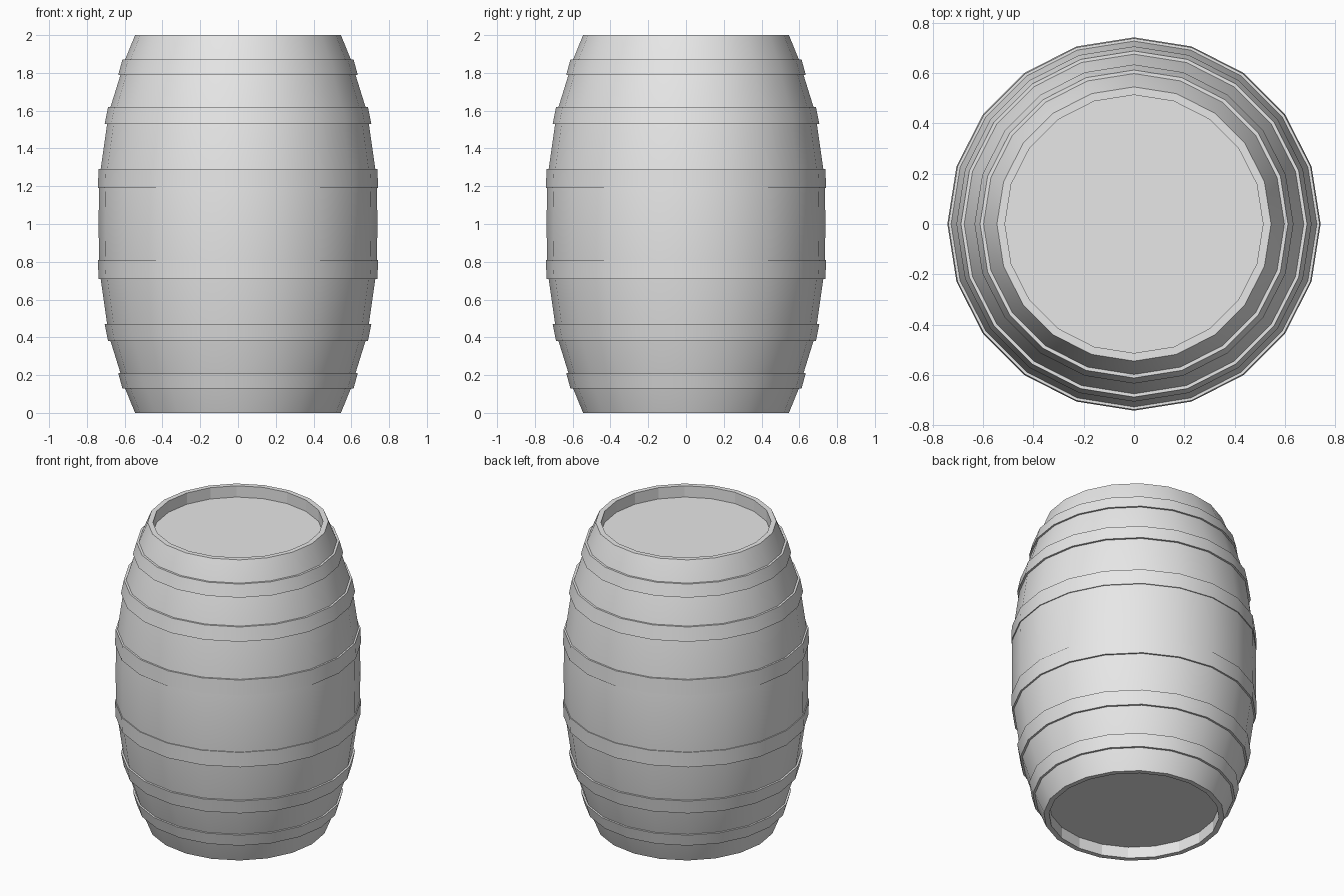
import bpy, bmesh, math

SIDES = 20

cube = bpy.data.objects.get("Cube")
if cube:
    bpy.data.objects.remove(cube, do_unlink=True)

grey = bpy.data.materials.new("light grey")
grey.use_nodes = True
colour = (0.8, 0.8, 0.8, 1)
grey.diffuse_color = colour
grey.node_tree.nodes["Principled BSDF"].inputs["Base Color"].default_value = colour


def lathe(name, profile, closed=False, smooth=True):
    """Turn a (radius, height) profile, listed upwards on the outside, around z."""
    bm = bmesh.new()
    rings = []
    for r, z in profile:
        rings.append([bm.verts.new((r * math.cos(a), r * math.sin(a), z))
                      for a in (math.tau * i / SIDES for i in range(SIDES))])
    pairs = list(zip(rings, rings[1:]))
    if closed:
        pairs.append((rings[-1], rings[0]))
    else:
        bm.faces.new(rings[0][::-1])
        bm.faces.new(rings[-1])
    for low, high in pairs:
        for i in range(SIDES):
            j = (i + 1) % SIDES
            bm.faces.new((low[i], low[j], high[j], high[i]))
    bmesh.ops.recalc_face_normals(bm, faces=bm.faces)
    mesh = bpy.data.meshes.new(name)
    bm.to_mesh(mesh)
    bm.free()
    mesh.materials.append(grey)
    obj = bpy.data.objects.new(name, mesh)
    bpy.context.collection.objects.link(obj)
    if smooth:
        bpy.ops.object.select_all(action='DESELECT')
        obj.select_set(True)
        bpy.context.view_layer.objects.active = obj
        bpy.ops.object.shade_smooth_by_angle(angle=math.radians(30))
    return obj


# Bulging staves, with a recessed lid at each end
upper = [(0.738, 1.0), (0.736, 1.19), (0.727, 1.29), (0.693, 1.53),
         (0.675, 1.62), (0.622, 1.79), (0.598, 1.87), (0.545, 2.0)]
rim = [(0.513, 2.0), (0.513, 1.925)]
half = upper + rim
body = lathe("barrel_body", [(r, 2 - z) for r, z in half[:0:-1]] + half)

# Recess walls stay faceted
for face in body.data.polygons:
    c = face.center
    if abs(face.normal.z) < 0.1 and math.hypot(c.x, c.y) < 0.515:
        face.use_smooth = False

# Hoops, mirrored about the middle: (bottom radius, bottom, top radius, top)
hoops = {"middle": (0.742, 1.19, 0.738, 1.29),
         "shoulder": (0.706, 1.53, 0.688, 1.62),
         "end": (0.634, 1.79, 0.612, 1.87)}
for label, (r0, z0, r1, z1) in hoops.items():
    ring = [(r0 - 0.03, z0), (r0, z0), (r1, z1), (r1 - 0.03, z1)]
    lathe("upper_" + label + "_hoop", ring, closed=True)
    lathe("lower_" + label + "_hoop", [(r, 2 - z) for r, z in ring[::-1]], closed=True)
